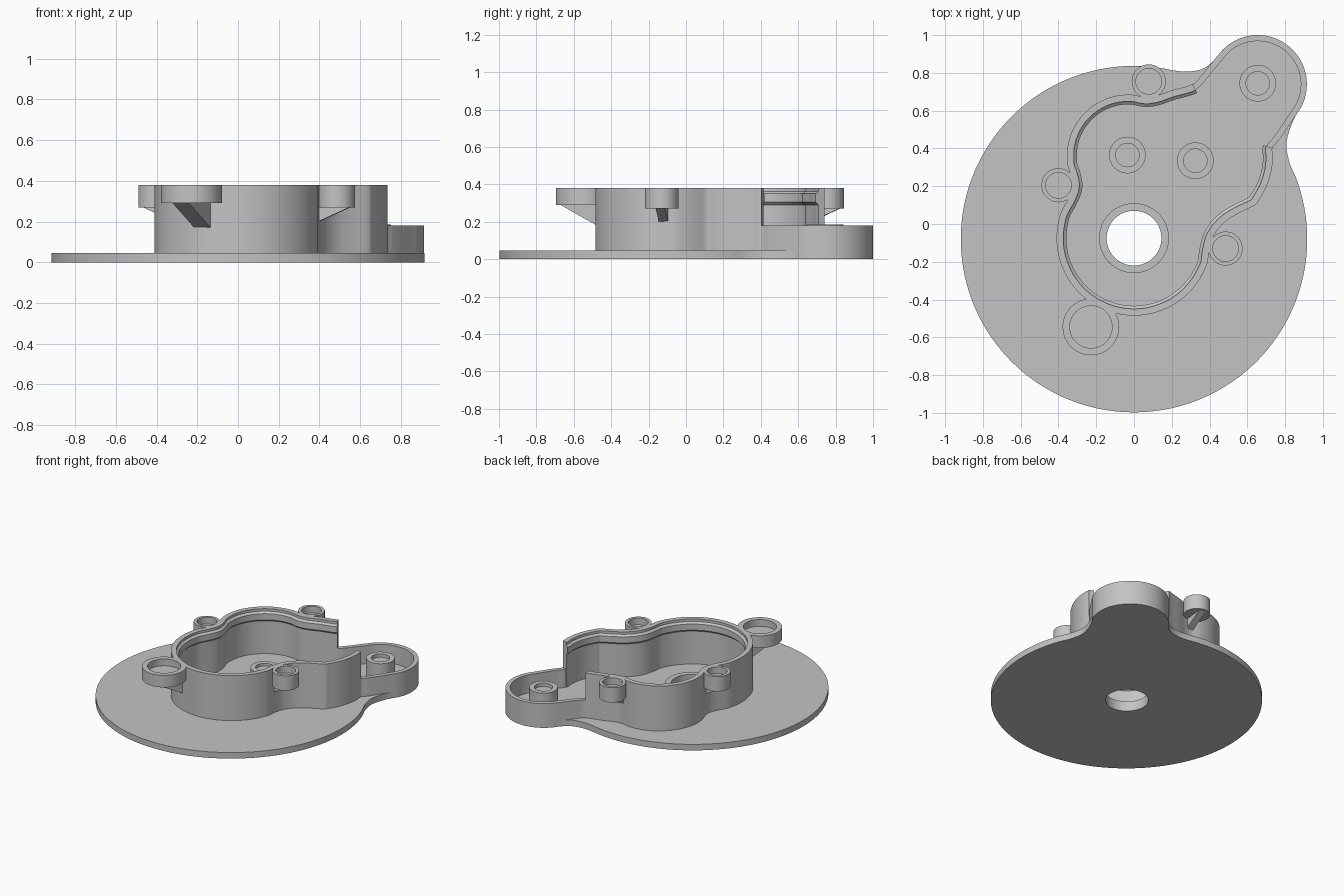
import bpy, bmesh, math
from mathutils import Vector

if "Cube" in bpy.data.objects:
    bpy.data.objects.remove(bpy.data.objects["Cube"])

grey = bpy.data.materials.new("light grey")
grey.diffuse_color = (0.55, 0.55, 0.55, 1)
grey.use_nodes = True
grey.node_tree.nodes["Principled BSDF"].inputs["Base Color"].default_value = grey.diffuse_color
FLOOR, LOW, TOP = 0.045, 0.18, 0.38


def arc(cx, cy, r, a0, a1, n):
    """Points on an arc, angles in degrees."""
    angles = [math.radians(a0 + (a1 - a0) * i / n) for i in range(n + 1)]
    return [(cx + r * math.cos(a), cy + r * math.sin(a)) for a in angles]


def circle(cx, cy, r, n=64):
    return arc(cx, cy, r, 0, 360, n)[:-1]


def smooth_loop(pts, steps=4):
    """Closed Catmull-Rom curve; every control point is kept."""
    out, n = [], len(pts)
    for i in range(n):
        a, b, c, d = (Vector(pts[(i + k) % n]) for k in (-1, 0, 1, 2))
        for s in range(steps):
            t = s / steps
            out.append(0.5 * (2 * b + (c - a) * t + (2 * a - 5 * b + 4 * c - d) * t * t
                              + (3 * b - a - 3 * c + d) * t ** 3))
    return out


def finish(name, bm):
    bmesh.ops.remove_doubles(bm, verts=bm.verts, dist=1e-5)
    bmesh.ops.recalc_face_normals(bm, faces=bm.faces)
    mesh = bpy.data.meshes.new(name)
    bm.to_mesh(mesh)
    bm.free()
    mesh.materials.clear()
    mesh.materials.append(grey)
    ob = bpy.data.objects.new(name, mesh)
    bpy.context.collection.objects.link(ob)
    bpy.ops.object.select_all(action='DESELECT')
    ob.select_set(True)
    bpy.context.view_layer.objects.active = ob
    bpy.ops.object.shade_smooth_by_angle(angle=math.radians(30))
    return ob


def plate(name, loops, z0, z1):
    """Extruded flat shape; inner loops become holes."""
    cu = bpy.data.curves.new(name, 'CURVE')
    cu.dimensions, cu.fill_mode = '2D', 'BOTH'
    cu.extrude = (z1 - z0) / 2
    for pts in loops:
        sp = cu.splines.new('POLY')
        sp.points.add(len(pts) - 1)
        for p, (x, y) in zip(sp.points, pts):
            p.co = (x, y, 0, 1)
        sp.use_cyclic_u = True
    tmp = bpy.data.objects.new(name, cu)
    bpy.context.collection.objects.link(tmp)
    dg = bpy.context.evaluated_depsgraph_get()
    mesh = bpy.data.meshes.new_from_object(tmp.evaluated_get(dg))
    bpy.data.objects.remove(tmp)
    bm = bmesh.new()
    bm.from_mesh(mesh)
    bmesh.ops.translate(bm, verts=bm.verts, vec=(0, 0, (z0 + z1) / 2))
    return finish(name, bm)


def sweep(name, path, normals, profile):
    """Sweep a closed (inward offset, z) profile along an open path, with end caps."""
    bm = bmesh.new()
    rings = [[bm.verts.new((p.x + n.x * o, p.y + n.y * o, z)) for o, z in profile]
             for p, n in zip(path, normals)]
    m = len(profile)
    for r0, r1 in zip(rings, rings[1:]):
        for j in range(m):
            k = (j + 1) % m
            bm.faces.new((r0[j], r0[k], r1[k], r1[j]))
    bm.faces.new(rings[0])
    bm.faces.new(rings[-1])
    return finish(name, bm)


def cup(name, x, y, r, r_in, z0, z_floor, z1):
    """Round boss with a blind recess."""
    bm = bmesh.new()
    shape = [(0, z0), (r, z0), (r, z1), (r_in, z1), (r_in, z_floor), (0, z_floor)]
    vs = [bm.verts.new((x + a, y, z)) for a, z in shape]
    es = [bm.edges.new(e) for e in zip(vs, vs[1:])]
    bmesh.ops.spin(bm, geom=vs + es, cent=(x, y, 0), axis=(0, 0, 1),
                   angle=math.tau, steps=48)
    return finish(name, bm)


def rib(name, x, y, tx, ty, r, z_top, z_low, width):
    """Sloped web from the underside of an ear to a point on the wall."""
    d = Vector((tx - x, ty - y)).normalized()
    side = Vector((-d.y, d.x)) * width / 2
    outer = Vector((x, y)) - d * r * 0.85
    inner = Vector((tx, ty)) + d * 0.02
    bm = bmesh.new()
    tri = [(outer, z_top), (inner, z_top), (inner, z_low)]
    a = [bm.verts.new((*(p + side), z)) for p, z in tri]
    b = [bm.verts.new((*(p - side), z)) for p, z in tri]
    bm.faces.new(a)
    bm.faces.new(b)
    for i in range(3):
        j = (i + 1) % 3
        bm.faces.new((a[i], a[j], b[j], b[i]))
    return finish(name, bm)


# Base plate: disc blended into a corner lobe, with a shaft hole
base = smooth_loop(
    arc(0, -0.08, 0.917, 81, 386, 60)
    + [(0.807, 0.42), (0.828, 0.51)]
    + arc(0.655, 0.74, 0.26, -38, 140, 24)
    + [(0.42, 0.862), (0.36, 0.82), (0.28, 0.807), (0.21, 0.813)])
plate("base_plate", [base, circle(0, -0.075, 0.145)], 0, FLOOR)

# Housing outline, clockwise from the right end of the tall wall
tall = (arc(0.33, 0.36, 0.405, 6, -40, 8)
        + [(0.56, 0.06), (0.48, 0.01), (0.422, -0.06), (0.398, -0.14)]
        + arc(0, -0.075, 0.41, -18, -200, 24)
        + [(-0.345, 0.14), (-0.325, 0.20), (-0.335, 0.26)]
        + arc(-0.03, 0.36, 0.325, 190, 85, 14)
        + [(0.06, 0.672), (0.12, 0.68), (0.2, 0.708), (0.31, 0.74)])
low = ([(0.36, 0.79), (0.42, 0.863)]
       + arc(0.655, 0.74, 0.26, 140, -38, 24)
       + [(0.80, 0.49), (0.76, 0.435)])
path = smooth_loop(tall + low)
count = len(path)
normals = []
for i in range(count):
    t = (path[(i + 1) % count] - path[i - 1]).normalized()
    normals.append(Vector((t.y, -t.x)))
cut = (len(tall) - 1) * 4

# Tall wall with a raised bead inside the rim, and the low lobe wall
sweep("tall_wall", path[:cut + 1], normals[:cut + 1],
      [(0, FLOOR), (0, TOP), (0.036, TOP), (0.036, 0.362), (0.052, 0.35),
       (0.052, 0.305), (0.036, 0.29), (0.036, FLOOR)])
sweep("lobe_wall", path[cut:] + path[:1], normals[cut:] + normals[:1],
      [(0, FLOOR), (0, LOW), (0.032, LOW), (0.032, FLOOR)])

# Floor bosses
plate("shaft_collar", [circle(0, -0.075, 0.185), circle(0, -0.075, 0.145)], FLOOR, 0.075)
cup("left_floor_boss", -0.035, 0.365, 0.097, 0.062, FLOOR, 0.055, 0.075)
cup("right_floor_boss", 0.325, 0.335, 0.097, 0.062, FLOOR, 0.055, 0.075)
cup("lobe_boss", 0.655, 0.745, 0.097, 0.062, FLOOR, 0.16, 0.185)

# Screw ears on the tall wall, each with a supporting rib
ears = [("left_ear", -0.40, 0.205, 0.09, 0.068, 0.27, 0.19, -0.32, 0.205, 0.05),
        ("back_ear", 0.078, 0.755, 0.09, 0.068, 0.27, 0.19, 0.07, 0.67, 0.05),
        ("right_ear", 0.485, -0.13, 0.09, 0.068, 0.27, 0.19, 0.395, -0.12, 0.05),
        ("front_ear", -0.228, -0.545, 0.15, 0.112, 0.29, 0.16, -0.175, -0.44, 0.09)]
for name, x, y, r, r_in, z0, z_low, tx, ty, w in ears:
    cup(name, x, y, r, r_in, z0, 0.33, TOP)
    rib(name + "_rib", x, y, tx, ty, r, z0 + 0.005, z_low, w)
